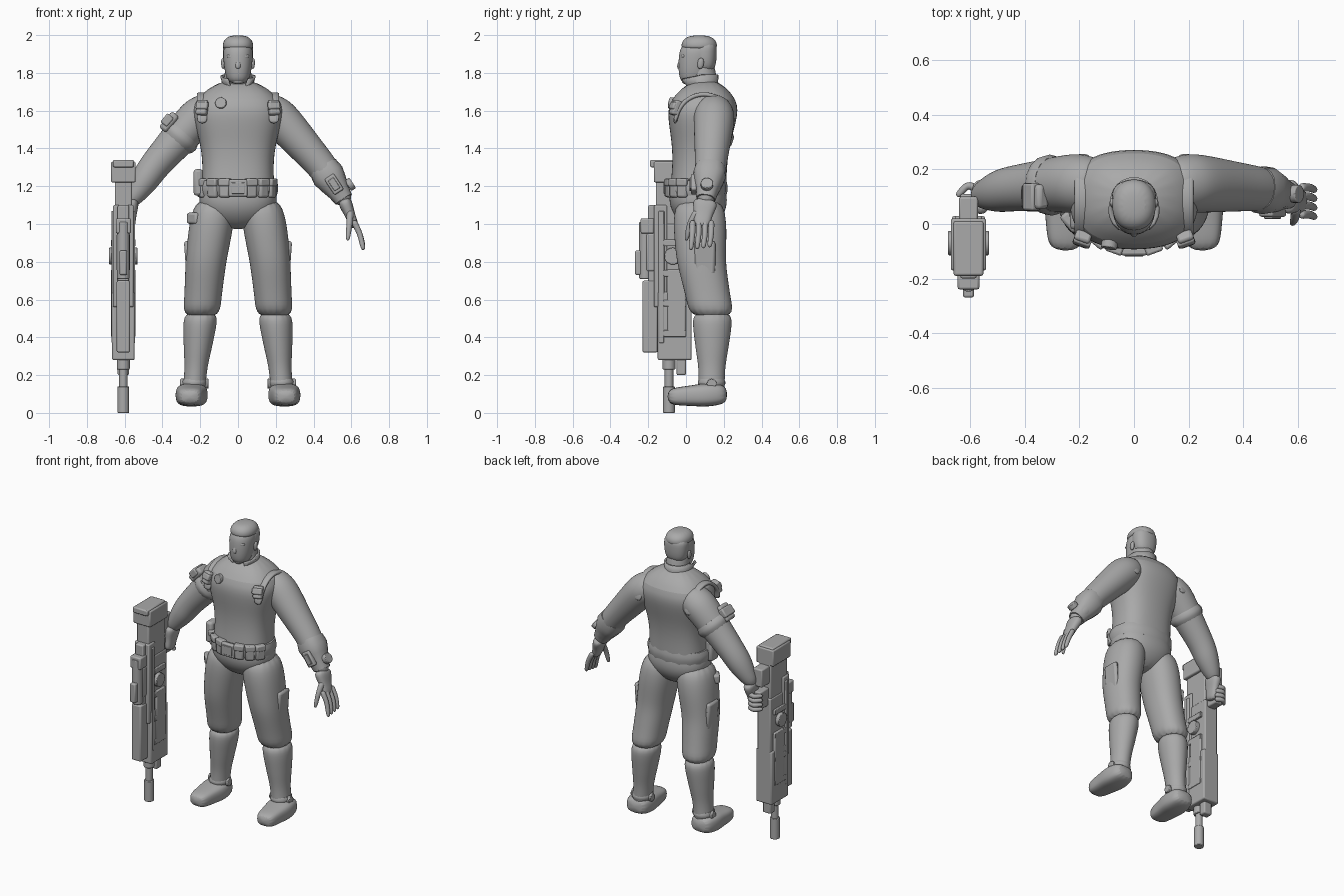
import bpy, bmesh
from math import cos, sin, pi, radians, copysign
from mathutils import Vector, Euler

if "Cube" in bpy.data.objects:
    bpy.data.objects.remove(bpy.data.objects["Cube"], do_unlink=True)

COLOUR = (0.4, 0.4, 0.4, 1)
grey = bpy.data.materials.new("plain grey")
grey.use_nodes = True
grey.diffuse_color = COLOUR
grey.node_tree.nodes["Principled BSDF"].inputs["Base Color"].default_value = COLOUR
X_AXIS, Y_AXIS, Z_AXIS = Vector((1, 0, 0)), Vector((0, 1, 0)), Vector((0, 0, 1))
parts = []


def at(x, y, z):
    return Vector((x, y, z))


def finish(name, bm):
    """Turn a bmesh into a named object with the shared material."""
    bmesh.ops.recalc_face_normals(bm, faces=bm.faces)
    mesh = bpy.data.meshes.new(name)
    bm.to_mesh(mesh)
    bm.free()
    mesh.materials.append(grey)
    part = bpy.data.objects.new(name, mesh)
    bpy.context.scene.collection.objects.link(part)
    parts.append(part)
    return part


def along(path, t):
    """Point at fraction t of a path with equally weighted legs."""
    position = t * (len(path) - 1)
    leg = min(int(position), len(path) - 2)
    return path[leg].lerp(path[leg + 1], position - leg)


def tube(name, path, radii, side=1, flat=1, across=Y_AXIS, level=False, power=2, smooth=True):
    """Skin evenly spaced rings; flat scales each ring in the across direction."""
    sides, last = 16, len(radii) - 1
    bm = bmesh.new()
    points = [along(path, i / last) for i in range(last + 1)]
    for point in points:
        point.x *= side
    rings = []
    for i, radius in enumerate(radii):
        heading = points[min(i + 1, last)] - points[max(i - 1, 0)]
        if level:
            heading = Z_AXIS * copysign(1, heading.z)
        a = across.cross(heading).normalized()
        b = heading.cross(a).normalized() * flat
        ring = []
        for k in range(sides):
            c, s = cos(2 * pi * k / sides), sin(2 * pi * k / sides)
            u, v = (copysign(abs(w) ** (2 / power), w) * radius for w in (c, s))
            ring.append(bm.verts.new(points[i] + a * u + b * v))
        rings.append(ring)
    for low, high in zip(rings, rings[1:]):
        for k in range(sides):
            bm.faces.new((low[k - 1], low[k], high[k], high[k - 1]))
    bm.faces.new(rings[0])
    bm.faces.new(rings[last])
    part = finish(name, bm)
    if smooth:
        subdivision = part.modifiers.new("Subdivision", "SUBSURF")
        subdivision.levels = subdivision.render_levels = 2


def place(name, bm, centre, turn, bevel):
    bm.transform(Euler([radians(angle) for angle in turn]).to_matrix().to_4x4())
    bmesh.ops.translate(bm, vec=centre, verts=bm.verts)
    edge = finish(name, bm).modifiers.new("Bevel", "BEVEL")
    edge.width, edge.segments = bevel, 2


def box(name, centre, size, turn=(0, 0, 0), bevel=0.008):
    bm = bmesh.new()
    bmesh.ops.create_cube(bm, size=1)
    bmesh.ops.scale(bm, vec=size, verts=bm.verts)
    place(name, bm, centre, turn, bevel)


def disc(name, centre, radius, depth, turn=(0, 0, 0)):
    bm = bmesh.new()
    bmesh.ops.create_cone(bm, cap_ends=True, segments=20, radius1=radius, radius2=radius, depth=depth)
    place(name, bm, centre, turn, bevel=.004)


# Joints of the model's left side, mirrored for the right
COLLARBONE, SHOULDER = at(.12, .14, 1.62), at(.22, .15, 1.56)
ELBOW, WRIST, KNUCKLES = at(.45, .13, 1.3), at(.58, .1, 1.1), at(.62, .08, .98)
HIP, THIGH, KNEE, ANKLE = at(.12, .07, 1.14), at(.17, .08, .8), at(.195, .14, .5), at(.235, .135, .1)
HEEL, TOE = at(.24, .22, .1), at(.255, -.1, .085)
WAIST, NECK = at(0, .06, 1.1), at(0, .1, 1.77)

# Torso, pelvis and belt
tube("torso", [WAIST, NECK], (.2, .195, .19, .205, .24, .25, .08), flat=.77, level=True, power=2.5)
tube("pelvis", [at(0, .07, .97), at(0, .06, 1.25)], (.08, .18, .215, .205, .18), flat=.74, level=True, power=2.3)
BELT = at(0, .06, 1.19)
tube("belt", [BELT - Z_AXIS * .04, BELT + Z_AXIS * .04], (.205, .213, .213, .205), flat=.75,
     level=True, power=2.3, smooth=False)
box("buckle", BELT - Y_AXIS * .16, (.1, .03, .09))
box("buckle_plate", BELT - Y_AXIS * .174, (.07, .01, .06), bevel=.003)
for degrees in (-130, -110, -70, -50, -30, 200):
    angle = radians(degrees)
    spot = BELT + at(.2 * cos(angle), .15 * sin(angle), 0)
    box("belt_pouch", spot, (.06, .045, .1), (0, 0, degrees + 90), bevel=.012)
    box("belt_pouch_flap", spot + Z_AXIS * .03, (.065, .055, .04), (0, 0, degrees + 90))
box("side_holster", at(-.21, .02, 1.22), (.05, .08, .14), bevel=.015)
box("thigh_pocket", at(-.23, .01, 1.03), (.05, .08, .06), (0, 0, 40), bevel=.012)
disc("chest_badge", at(-.09, -.075, 1.64), .03, .03, (80, 0, -10))

# Neck and open collar, its tips flaring at the front
tube("neck", [NECK - Z_AXIS * .08, at(0, .08, 1.86)], (.09, .08, .07, .07), level=True)
bm = bmesh.new()
rows = []
for k in range(21):
    angle = radians(-62 + 304 * k / 20)
    front = max(0, -sin(angle))
    rows.append([])
    for radius, height in ((.1, 1.7), (.085, 1.75), (.087 + .04 * front, 1.79)):
        rim = at(radius * cos(angle), .085 + radius * sin(angle), height - .03 * front)
        rows[k].append(bm.verts.new(rim))
for here, there in zip(rows, rows[1:]):
    for j in range(2):
        bm.faces.new((here[j], there[j], there[j + 1], here[j + 1]))
finish("collar", bm).modifiers.new("Solidify", "SOLIDIFY").thickness = .01

# Head and face
CROWN = at(0, .07, 1.99)
tube("head", [at(0, .035, 1.74), CROWN], (.05, .068, .076, .08, .079, .03), flat=1.2, level=True, power=2.2)
tube("hair", [CROWN - Z_AXIS * .07, CROWN + Z_AXIS * .01], (.08, .083, .077, .045), flat=1.17,
     level=True, power=2.2)
tube("hair_back", [at(0, .1, 1.8), at(0, .1, 1.97)], (.06, .08, .083, .08), flat=.78, level=True, power=2.3)
tube("nose", [at(0, -.02, 1.89), at(0, -.035, 1.82)], (.01, .011, .018, .012), level=True)
tube("brow", [at(-.06, -.01, 1.89), at(0, -.03, 1.88), at(.06, -.01, 1.89)], [.01] * 5)
tube("mouth", [at(-.03, -.02, 1.79), at(0, -.03, 1.79), at(.03, -.02, 1.79)], [.007] * 5)
tube("chin", [at(0, 0, 1.78), at(0, 0, 1.74)], (.03, .035, .025), flat=.7, level=True)

for side, label in ((1, "left"), (-1, "right")):
    mirror = at(side, 1, 1)
    tube(f"{label}_ear", [at(.078, .075, 1.82), at(.08, .08, 1.88)], (.008, .012, .008), side,
         flat=1.6, level=True)

    # Vest edge arching over the shoulder, with a pouch at the front
    arch = [at(.19, .095 - .155 * cos(pi * k / 8), 1.53 + .16 * sin(pi * k / 8)) for k in range(9)]
    tube(f"{label}_vest_strap", arch, [.012] * 9, side, flat=2.4, across=X_AXIS, power=3)
    pouch = mirror * at(.19, -.055, 1.615)
    box(f"{label}_strap_pouch", pouch, (.06, .04, .08), (-20, 0, side * 20), bevel=.01)
    box(f"{label}_strap_flap", pouch + at(0, -.01, .01), (.065, .03, .04), (-20, 0, side * 20))

    # Trouser leg
    tube(f"{label}_trouser_leg", [HIP, THIGH, KNEE], (.1, .12, .117, .11, .105, .1, .1), side, flat=1.2,
         level=True, power=2.2)
    box(f"{label}_cargo_pocket", mirror * at(.265, .1, .82), (.03, .11, .18), (0, side * 4, 0), bevel=.014)

    # Boot: shaft, shin guard, ankle strap and foot
    tube(f"{label}_boot_shaft", [KNEE + Z_AXIS * .04, ANKLE], (.088, .091, .082, .073, .062, .06, .062), side,
         flat=1.17, level=True)
    tube(f"{label}_shin_guard", [at(.2, .075, .5), at(.23, .085, .2)], (.05, .04, .03), side, flat=.45,
         level=True, power=3)
    strap = KNEE.lerp(ANKLE, .9)
    tube(f"{label}_ankle_strap", [strap, strap + Z_AXIS * .04], (.06, .066, .066, .06), side, flat=1.1,
         level=True, smooth=False)
    disc(f"{label}_ankle_stud", mirror * (strap + Z_AXIS * .015), .026, .15, (0, 90, 0))
    tube(f"{label}_foot", [HEEL, TOE], (.045, .06, .063, .055, .05, .038), side, flat=1.4,
         across=X_AXIS, power=3)

    # Arm and palm; the right hand closes on the rifle grip
    tube(f"{label}_arm", [COLLARBONE, SHOULDER, ELBOW, WRIST],
         (.08, .1, .106, .108, .1, .09, .082, .078, .06, .036), side, flat=1.03)
    reach = KNUCKLES if side > 0 else at(.57, .075, .97)
    tube(f"{label}_palm", [WRIST.lerp(ELBOW, .15), reach], (.036, .036, .028, .026, .022), side,
         flat=1.8, power=2.4)

# Left cuff and its instruments
tube("left_cuff", [ELBOW, ELBOW.lerp(WRIST, .85)], (.08, .088, .076, .06, .05), power=2.4, smooth=False)
panel = ELBOW.lerp(WRIST, .45) - Y_AXIS * .075
box("cuff_panel", panel, (.06, .03, .1), (0, -33, 0))
box("cuff_screen", panel - Y_AXIS * .015, (.035, .015, .065), (0, -33, 0), bevel=.003)
disc("cuff_dial", ELBOW.lerp(WRIST, .65) + at(.06, 0, .04), .033, .03, (0, 57, 0))

# Left fingers hang, right fingers wrap the grip
for i in range(4):
    y, z = .035 + .033 * i, 1.05 - .03 * i
    tube("left_finger", [at(.61, y, 1.02), at(.645, y, .95), at(.665, y - .01, .86 + .005 * i)],
         (.017, .016, .015, .014, .012))
    tube("right_finger", [at(-.56, .12, z), at(-.61, .145, z), at(-.65, .1, z)],
         (.016, .016, .015, .014, .011), across=Z_AXIS)
tube("left_thumb", [at(.595, .06, 1.07), at(.59, .02, 1), at(.58, 0, .91)], (.02, .018, .016, .014, .01))

# Right arm band with pouch
tube("arm_band", [SHOULDER.lerp(ELBOW, .3), SHOULDER.lerp(ELBOW, .5)], (.1, .109, .105, .09), side=-1,
     flat=1.03, smooth=False)
box("arm_band_pouch", at(-.365, .1, 1.54), (.05, .09, .11), (0, 40, 0), bevel=.014)
box("arm_band_flap", at(-.375, .1, 1.55), (.045, .1, .06), (0, 40, 0))

# Rifle held muzzle down: width, y range, z range
RIFLE = at(-.607, -.09, 0)
for name, width, front, back, low, high in (
        ("rifle_butt", .13, -.17, .02, 1.22, 1.33), ("rifle_butt_cap", .11, -.19, .01, 1.3, 1.34),
        ("rifle_stock", .09, -.16, .02, .9, 1.24), ("rifle_stock_heel", .07, 0, .1, 1.1, 1.22),
        ("rifle_grip", .06, 0, .11, .95, 1.07), ("rifle_receiver", .1, -.16, .03, .6, 1),
        ("rifle_handguard", .12, -.15, .03, .28, .64), ("rifle_top_rail", .06, -.2, -.15, .36, 1.1),
        ("rifle_side_panel", .13, -.1, 0, .42, .76), ("rifle_side_rib", .11, -.17, -.1, .56, 1.1),
        ("rifle_fore_block", .07, -.23, -.15, .32, .7), ("rifle_lower_block", .06, -.05, 0, .2, .34),
        ("scope_mount", .07, -.21, -.15, .75, .95), ("scope_eyepiece", .08, -.24, -.17, .95, 1.03),
        ("scope_turret", .04, -.27, -.2, .73, .86)):
    box(name, at(RIFLE.x, (front + back) / 2, (low + high) / 2), (width, back - front, high - low))
disc("scope_tube", RIFLE + at(0, -.125, .86), .033, .3)
disc("rifle_barrel", RIFLE + Z_AXIS * .18, .023, .3)
disc("rifle_muzzle", RIFLE + Z_AXIS * .07, .031, .14)
disc("barrel_collar", RIFLE + Z_AXIS * .26, .034, .06)
disc("rifle_pivot", RIFLE + at(0, .02, .83), .045, .15, (0, 90, 0))
for side in (-1, 1):
    for k in range(4):
        box("rifle_clamp", RIFLE + at(side * .055, .03, .9 - k * .16), (.02, .12, .035), bevel=.004)
    box("rifle_side_bar", RIFLE + at(side * .05, -.04, .72), (.025, .03, .7), bevel=.005)

# Smooth shading with sharp edges kept
bpy.ops.object.select_all(action="DESELECT")
for part in parts:
    part.select_set(True)
bpy.context.view_layer.objects.active = parts[0]
bpy.ops.object.shade_smooth_by_angle(angle=radians(40))
